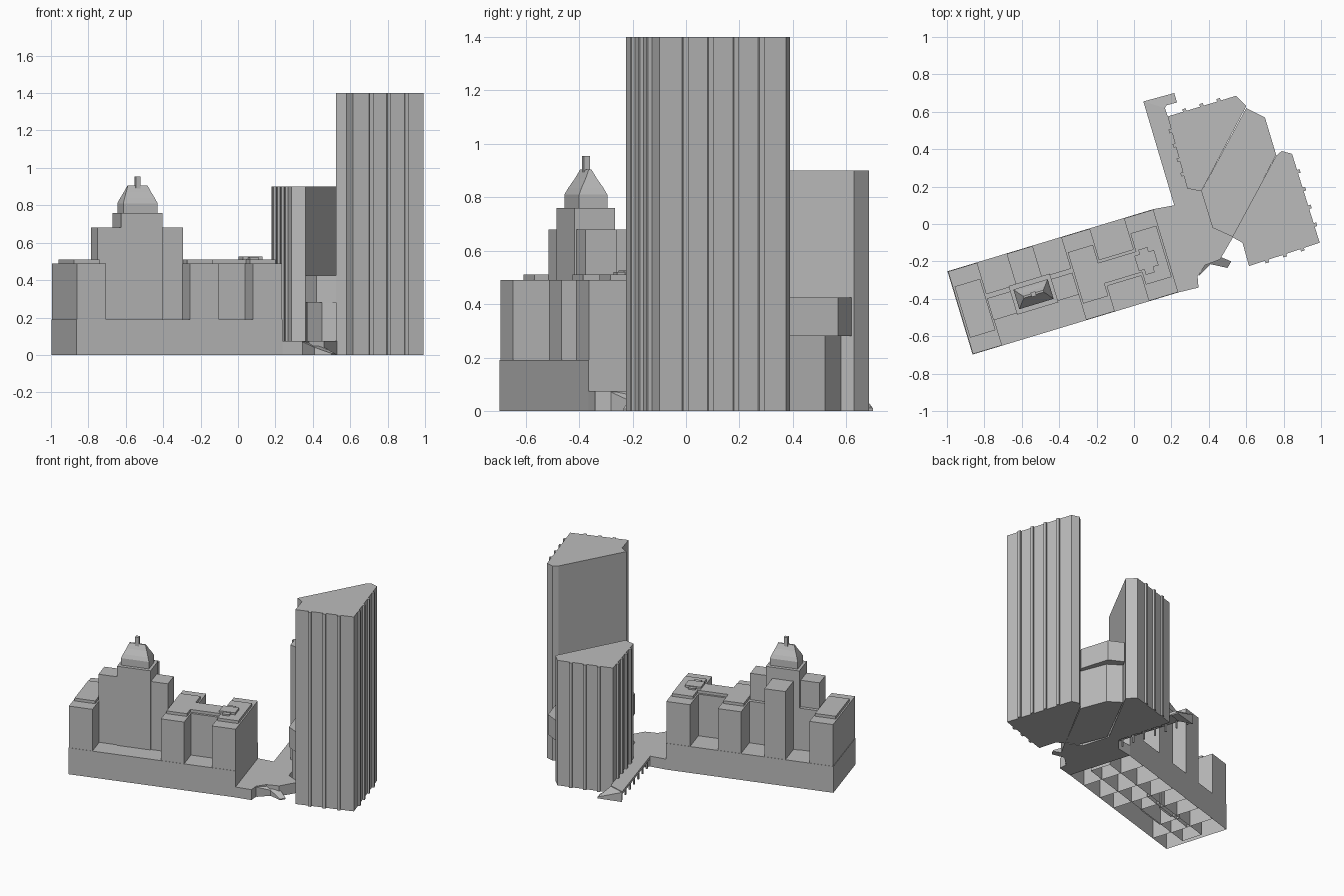
import bpy, bmesh, math
from mathutils import Vector

if "Cube" in bpy.data.objects:
    bpy.data.objects.remove(bpy.data.objects["Cube"])

grey = bpy.data.materials.new("stone_grey")
grey.diffuse_color = (0.5, 0.5, 0.5, 1)
grey.use_nodes = True
grey.node_tree.nodes["Principled BSDF"].inputs["Base Color"].default_value = grey.diffuse_color

# Frame of the slanted old building: u runs along it, v runs to its back
ANG = math.radians(16.8)
U = Vector((math.cos(ANG), math.sin(ANG)))
V = Vector((-U.y, U.x))
ORIGIN = Vector((-0.863, -0.698))


def at(u, v):
    return ORIGIN + U * u + V * v


def finish(name, bm):
    me = bpy.data.meshes.new(name)
    bm.to_mesh(me)
    bm.free()
    me.materials.append(grey)
    ob = bpy.data.objects.new(name, me)
    bpy.context.collection.objects.link(ob)
    return ob


def prism(name, pts, z0, z1, bottom=True):
    """Extrude a counter-clockwise outline; z1 may be one height per point."""
    n = len(pts)
    tops = z1 if isinstance(z1, (list, tuple)) else [z1] * n
    bm = bmesh.new()
    lo = [bm.verts.new((p[0], p[1], z0)) for p in pts]
    hi = [bm.verts.new((p[0], p[1], z)) for p, z in zip(pts, tops)]
    bm.faces.new(hi)
    if bottom:
        bm.faces.new(lo[::-1])
    for i in range(n):
        j = (i + 1) % n
        bm.faces.new((lo[i], lo[j], hi[j], hi[i]))
    return finish(name, bm)


def block(name, u0, u1, v0, v1, z1, z0=0.0, bottom=False):
    """Box aligned with the old building."""
    return prism(name, [at(u0, v0), at(u1, v0), at(u1, v1), at(u0, v1)], z0, z1, bottom)


def ribbed(pts, bays, width=0.02, depth=0.014):
    """Add small outward piers between the bays of chosen edges."""
    out = []
    for i, p in enumerate(pts):
        a, b = Vector(p), Vector(pts[(i + 1) % len(pts)])
        out.append(a)
        d = (b - a).normalized()
        nrm = Vector((d.y, -d.x)) * depth
        n = bays.get(i, 1)
        for k in range(1, n):
            c = a.lerp(b, k / n)
            l, r = c - d * width / 2, c + d * width / 2
            out += [l, l + nrm, r + nrm, r]
    return out


# Old building: base, spine and three cross wings, all hollow below
L, W = 1.149, 0.465
block("old_base", 0, L, 0, W, 0.19)
block("spine", 0.03, L - 0.03, 0.143, 0.29, 0.49)
for name, u0, u1 in (("left_wing", 0.003, 0.165), ("middle_wing", 0.635, 0.795),
                     ("right_wing", 0.985, L)):
    block(name, u0, u1, 0.002, W - 0.002, 0.49)
    block(name + "_penthouse", u0 + 0.01, u1 - 0.01, 0.09, 0.376, 0.51, 0.49)
block("spine_penthouse", 0.66, 1.05, 0.16, 0.275, 0.51, 0.49)
block("roof_plant", 0.98, 1.09, 0.17, 0.255, 0.525, 0.505)
block("roof_plant_arm", 1.01, 1.06, 0.14, 0.28, 0.52, 0.505)

# Central tower with shoulders, back block, bell roof and finial
block("tower_shoulders", 0.16, 0.637, 0.143, 0.265, 0.68)
block("tower_back_block", 0.33, 0.475, 0.25, W - 0.002, 0.68)
block("central_tower", 0.29, 0.52, 0.135, 0.295, 0.76)

bm = bmesh.new()
rings = []
for z, a, b in ((0.76, 0.096, 0.055), (0.81, 0.096, 0.055), (0.835, 0.086, 0.043),
                (0.87, 0.07, 0.022), (0.905, 0.055, 0.005)):
    rings.append([bm.verts.new((*at(0.405 + sx * a, 0.215 + sy * b), z))
                  for sx, sy in ((-1, -1), (1, -1), (1, 1), (-1, 1))])
for r0, r1 in zip(rings, rings[1:]):
    for i in range(4):
        j = (i + 1) % 4
        bm.faces.new((r0[i], r0[j], r1[j], r1[i]))
bm.faces.new(rings[-1])
finish("bell_roof", bm)
block("finial", 0.392, 0.418, 0.203, 0.227, 0.955, 0.86)

# Tall tower and lower tower, both with piers along the outer walls
tall = [(0.525, -0.07), (0.58, -0.1), (0.615, -0.225), (0.993, -0.1),
        (0.845, 0.375), (0.79, 0.39), (0.76, 0.365)]
prism("tall_tower", ribbed(tall, {2: 4, 3: 5}), 0, 1.4)
low = [(0.285, 0.19), (0.36, 0.175), (0.60, 0.63), (0.545, 0.685), (0.18, 0.575)]
prism("lower_tower", ribbed(low, {3: 4, 4: 5}), 0, 0.9)

# Link between the towers: overhanging upper floors on a smaller core
prism("link_upper", [(0.36, 0.175), (0.42, -0.02), (0.53, -0.07), (0.76, 0.37),
                     (0.70, 0.57), (0.60, 0.62)], 0.28, 0.425)
prism("link_core", [(0.37, 0.17), (0.45, -0.03), (0.53, -0.06), (0.74, 0.34),
                    (0.67, 0.52), (0.58, 0.58)], 0, 0.28)

# Raised deck, walkway on posts, ramp and landing
prism("deck", [at(L, 0), (0.345, -0.34), (0.34, -0.28), (0.38, -0.22), (0.46, -0.19),
               (0.53, -0.07), (0.42, -0.02), (0.36, 0.175), (0.285, 0.19),
               (0.215, 0.1), at(L, W)], 0, 0.075)
prism("walkway", [(0.215, 0.1), (0.285, 0.19), (0.18, 0.575), (0.165, 0.62),
                  (0.05, 0.655)], 0.055, 0.075)
for k in range(7):
    c = Vector((0.215, 0.14)).lerp(Vector((0.075, 0.63)), k / 6)
    s = 0.005
    prism("walkway_post", [(c.x - s, c.y - s), (c.x + s, c.y - s),
                           (c.x + s, c.y + s), (c.x - s, c.y + s)], 0, 0.055)
prism("ramp", [(0.345, -0.28), (0.41, -0.215), (0.50, -0.235), (0.52, -0.20),
               (0.46, -0.175), (0.38, -0.2)], 0,
      [0.07, 0.04, 0.008, 0.008, 0.04, 0.07])
prism("stair", [(0.05, 0.655), (0.165, 0.62), (0.175, 0.635), (0.23, 0.65), (0.215, 0.70)],
      0, [0.07, 0.07, 0.05, 0.01, 0.01])
